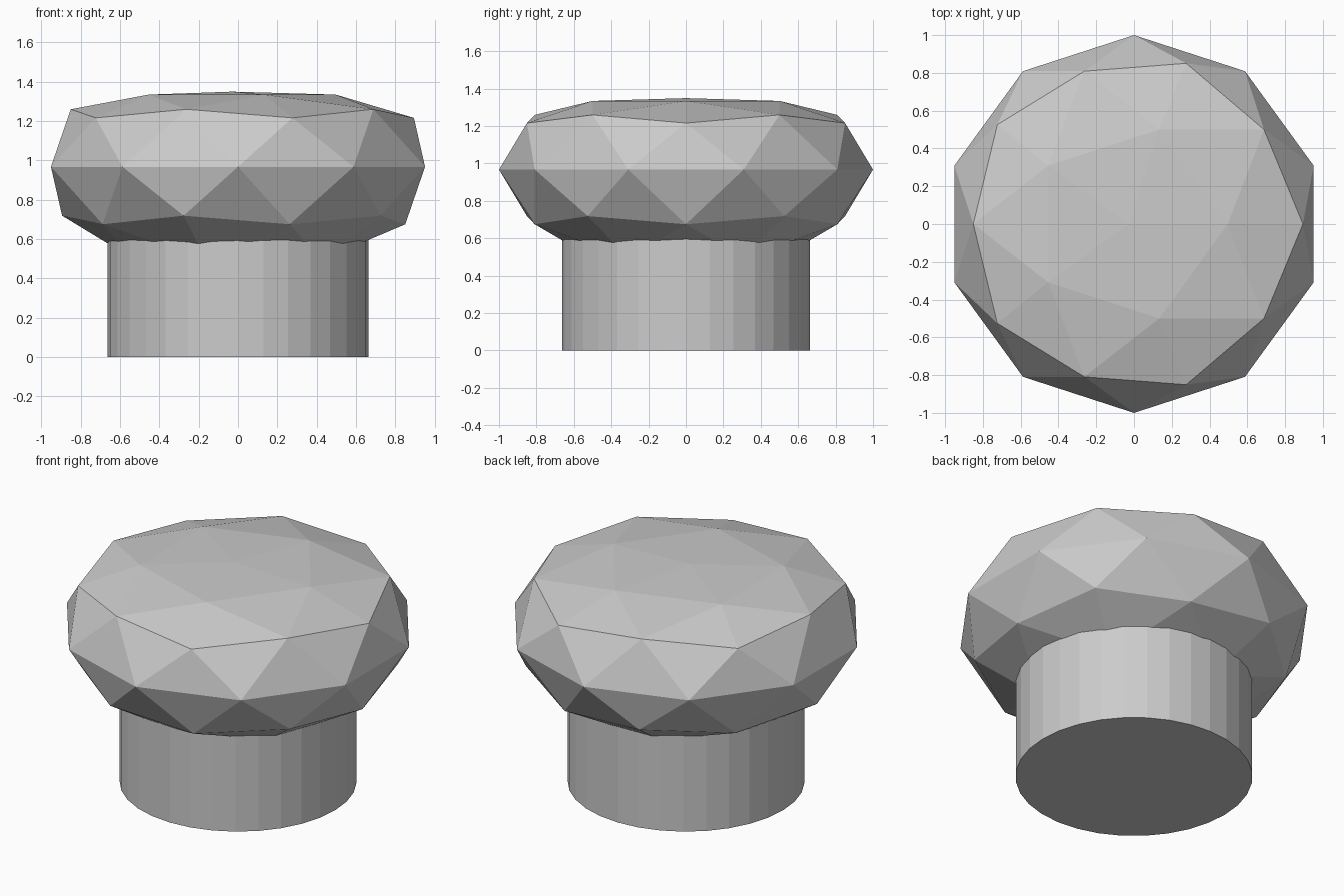
import bpy

if "Cube" in bpy.data.objects:
    bpy.data.objects.remove(bpy.data.objects["Cube"])

# Faceted cap: squashed icosphere with its crown pressed flat
bpy.ops.mesh.primitive_ico_sphere_add(subdivisions=2, radius=1)
cap = bpy.context.object
cap.name = "mushroom_cap"
CENTRE_Z, SQUASH = 0.967, 0.556
for v in cap.data.vertices:
    h = v.co.z
    v.co.z = CENTRE_Z + h * SQUASH
    if h > 0.7:                      # inner ring and apex
        v.co.z = 1.349 if h > 0.95 else 1.334
        v.co.x -= 0.029

# Stem: plain flat-sided cylinder reaching into the cap
STEM_TOP = 0.95
bpy.ops.mesh.primitive_cylinder_add(vertices=32, radius=0.663, depth=STEM_TOP,
                                    location=(0, 0, STEM_TOP / 2))
bpy.context.object.name = "mushroom_stem"
